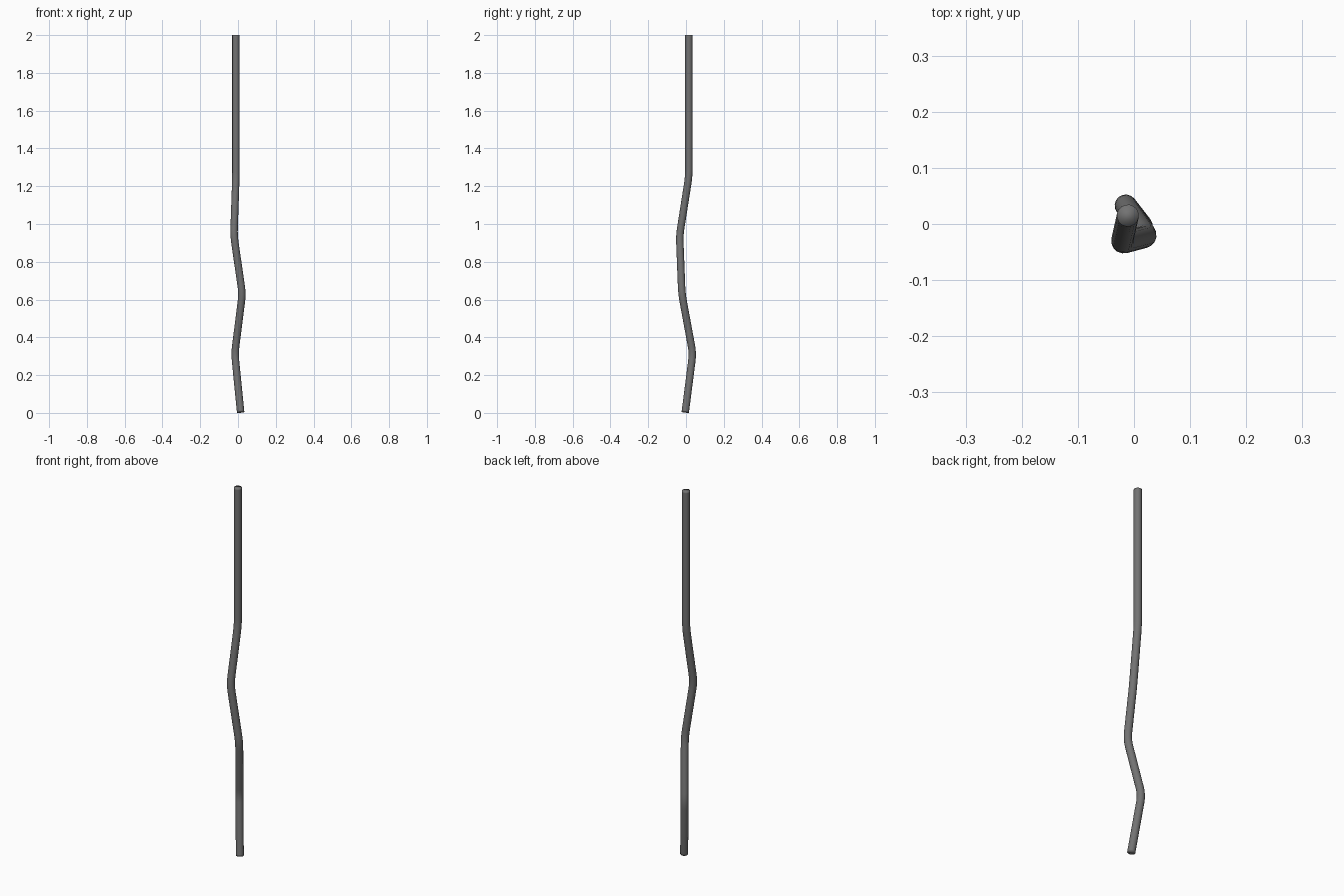
import bpy
from mathutils import Vector

if "Cube" in bpy.data.objects:
    bpy.data.objects.remove(bpy.data.objects["Cube"])

RADIUS = 0.0197
ROUND = 0.04  # length of each bend either side of its corner

# Corner points of the crooked rod, bottom to top
corners = [Vector(p) for p in (
    (0.014, -0.004, 0.003), (-0.017, 0.036, 0.315), (0.023, -0.022, 0.63),
    (-0.022, -0.034, 0.94), (-0.011, 0.015, 1.25), (-0.011, 0.015, 2.0))]

# Soften every inner corner with a short quadratic bend
path = [corners[0], corners[0].lerp(corners[1], 0.03)]
for a, b, c in zip(corners, corners[1:], corners[2:]):
    start = b + (a - b).normalized() * ROUND
    end = b + (c - b).normalized() * ROUND
    for i in range(5):
        t = i / 4
        path.append(start * (1 - t) ** 2 + b * 2 * t * (1 - t) + end * t ** 2)
# Extra ring near each end holds the shading of the caps in place
path += [corners[-1].lerp(corners[-2], 0.01), corners[-1]]

# Round rod swept along the path
curve = bpy.data.curves.new("crooked_rod", 'CURVE')
curve.dimensions = '3D'
curve.bevel_depth = RADIUS
curve.bevel_resolution = 6
curve.use_fill_caps = True
spline = curve.splines.new('POLY')
spline.points.add(len(path) - 1)
for point, co in zip(spline.points, path):
    point.co = (*co, 1)
rod = bpy.data.objects.new("crooked_rod", curve)
bpy.context.collection.objects.link(rod)

# Turn into a smooth mesh, caps welded to the sides
bpy.context.view_layer.objects.active = rod
rod.select_set(True)
bpy.ops.object.convert(target='MESH')
bpy.ops.object.mode_set(mode='EDIT')
bpy.ops.mesh.select_all(action='SELECT')
bpy.ops.mesh.remove_doubles(threshold=0.0001)
bpy.ops.object.mode_set(mode='OBJECT')
bpy.ops.object.shade_smooth()

# Dark grey
dark = bpy.data.materials.new("dark_grey")
dark.diffuse_color = (0.17, 0.17, 0.17, 1)
dark.use_nodes = True
dark.node_tree.nodes["Principled BSDF"].inputs["Base Color"].default_value = dark.diffuse_color
rod.data.materials.clear()
rod.data.materials.append(dark)
